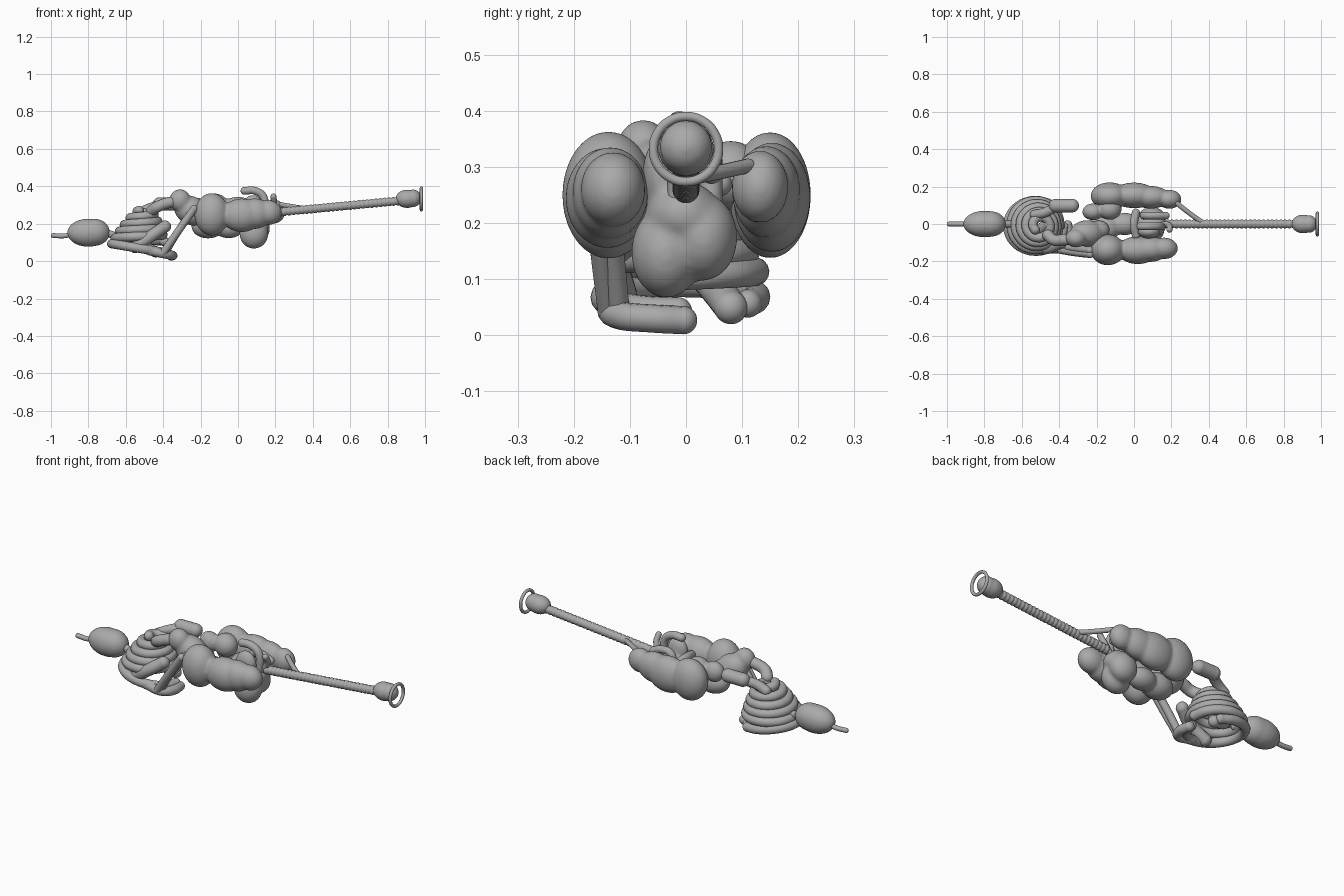
import bpy, bmesh
from math import sin, cos, pi, tau
from mathutils import Vector, Matrix

cube = bpy.data.objects.get("Cube")
if cube:
    bpy.data.objects.remove(cube, do_unlink=True)

grey = bpy.data.materials.new("plain grey")
grey.use_nodes = True
grey.diffuse_color = (0.4, 0.4, 0.4, 1)
grey.node_tree.nodes["Principled BSDF"].inputs["Base Color"].default_value = grey.diffuse_color


def finish(name, bm):
    mesh = bpy.data.meshes.new(name)
    bmesh.ops.recalc_face_normals(bm, faces=bm.faces)
    for f in bm.faces:
        f.smooth = True
    bm.to_mesh(mesh)
    bm.free()
    mesh.materials.append(grey)
    obj = bpy.data.objects.new(name, mesh)
    bpy.context.collection.objects.link(obj)
    return obj


def ball(bm, centre, radii, tilt=0):
    m = Matrix.Translation(centre) @ Matrix.Rotation(tilt, 4, "Y") @ Matrix.Diagonal((*radii, 1))
    bmesh.ops.create_uvsphere(bm, u_segments=32, v_segments=20, radius=1, matrix=m)


def organ(name, balls, blend=12):
    """Ellipsoids melted into one soft body."""
    bm = bmesh.new()
    for b in balls:
        ball(bm, *b)
    obj = finish(name, bm)
    remesh = obj.modifiers.new("melt", "REMESH")
    remesh.mode = "VOXEL"
    remesh.voxel_size = 0.007
    remesh.use_smooth_shade = True
    soft = obj.modifiers.new("soften", "SMOOTH")
    soft.iterations = blend


def tube(name, points, radius, closed=False):
    """Round tube through the points with domed ends."""
    curve = bpy.data.curves.new(name, "CURVE")
    curve.dimensions = "3D"
    curve.bevel_depth = radius
    curve.bevel_resolution = 5
    curve.resolution_u = 8
    spline = curve.splines.new("BEZIER")
    spline.bezier_points.add(len(points) - 1)
    spline.use_cyclic_u = closed
    for bp, p in zip(spline.bezier_points, points):
        bp.co = p
        bp.handle_left_type = bp.handle_right_type = "AUTO"
    temp = bpy.data.objects.new(name + " path", curve)
    bpy.context.collection.objects.link(temp)
    mesh = bpy.data.meshes.new_from_object(temp.evaluated_get(bpy.context.evaluated_depsgraph_get()))
    bm = bmesh.new()
    bm.from_mesh(mesh)
    bpy.data.objects.remove(temp)
    bpy.data.meshes.remove(mesh)
    if not closed:
        for p in (points[0], points[-1]):
            ball(bm, p, (radius,) * 3)
    finish(name, bm)


def lathe(name, profile, start, end):
    """Spin (distance, radius) pairs about the line from start to end."""
    axis = Vector(end) - Vector(start)
    turn = axis.to_track_quat("Z", "Y").to_matrix().to_4x4()
    bm = bmesh.new()
    verts = [bm.verts.new((r, 0, d)) for d, r in profile]
    edges = [bm.edges.new(pair) for pair in zip(verts, verts[1:])]
    bmesh.ops.spin(bm, geom=verts + edges, axis=(0, 0, 1), cent=(0, 0, 0), steps=32, angle=tau)
    bmesh.ops.remove_doubles(bm, verts=bm.verts, dist=0.0002)
    bm.transform(Matrix.Translation(start) @ turn)
    finish(name, bm)


# Ribbed windpipe
ribs = 30
pipe = []
for i in range(ribs):
    d = 0.7 * i / ribs
    pipe += [(d, 0.020), (d + 0.006, 0.023), (d + 0.015, 0.024), (d + 0.02, 0.020)]
lathe("windpipe", pipe, (0.17, 0, 0.258), (0.87, 0, 0.323))

# Egg-shaped throat cup with a hoop round its end
organ("throat_cup", [((0.905, 0, 0.333), (0.063, 0.050, 0.049)),
                     ((0.935, 0, 0.336), (0.046, 0.047, 0.047))], 3)
hoop = [(0.98, 0.058 * cos(tau * i / 12), 0.332 + 0.058 * sin(tau * i / 12)) for i in range(12)]
tube("throat_hoop", hoop, 0.0085, True)

# Lungs: a large ball behind, a long body in front
organ("right_lung", [((-0.14, -0.138, 0.25), (0.093, 0.083, 0.114)),
                     ((0.02, -0.14, 0.245), (0.11, 0.075, 0.09)),
                     ((0.09, -0.135, 0.254), (0.09, 0.068, 0.082)),
                     ((0.16, -0.13, 0.26), (0.075, 0.058, 0.067))])
organ("left_lung", [((-0.13, 0.15, 0.25), (0.102, 0.073, 0.113)),
                    ((0.0, 0.153, 0.246), (0.12, 0.069, 0.098)),
                    ((0.09, 0.143, 0.256), (0.10, 0.061, 0.082)),
                    ((0.19, 0.132, 0.265), (0.064, 0.051, 0.065))])
tube("left_airway", [(0.37, 0.005, 0.28), (0.30, 0.055, 0.29), (0.23, 0.11, 0.302)], 0.013)

# Heart and vessels
organ("heart", [((0.085, -0.035, 0.148), (0.078, 0.063, 0.082)),
                ((0.095, 0.03, 0.175), (0.076, 0.062, 0.078)),
                ((0.09, -0.005, 0.215), (0.085, 0.068, 0.06)),
                ((0.08, -0.042, 0.285), (0.06, 0.036, 0.07))], 16)
tube("main_vessel", [(0.035, -0.012, 0.376), (0.09, -0.012, 0.376), (0.135, -0.012, 0.345),
                     (0.14, -0.012, 0.24)], 0.021)
tube("upper_vessel", [(0.05, 0.045, 0.24), (0.06, 0.045, 0.30), (0.12, 0.045, 0.31), (0.17, 0.045, 0.29)], 0.02)
tube("small_vessel", [(0.19, -0.03, 0.345), (0.19, -0.01, 0.31), (0.15, 0, 0.24)], 0.016)
tube("cross_vessel", [(0.01, -0.06, 0.27), (0.0, 0, 0.28), (0.01, 0.06, 0.27)], 0.022)

# Liver and the rounded glands behind it
organ("liver", [((-0.16, -0.02, 0.187), (0.09, 0.07, 0.066)),
                ((-0.05, 0.0, 0.178), (0.08, 0.06, 0.056))])
organ("gland", [((-0.22, 0.065, 0.285), (0.056, 0.045, 0.055)),
                ((-0.13, 0.08, 0.285), (0.064, 0.058, 0.062))], 5)

# Stomach and the short bowel pieces above the coil
organ("stomach", [((-0.25, -0.05, 0.27), (0.097, 0.071, 0.076), 0.5),
                  ((-0.31, -0.076, 0.325), (0.057, 0.05, 0.06)),
                  ((-0.19, -0.03, 0.25), (0.06, 0.05, 0.05))])
tube("stomach_outlet", [(-0.33, -0.08, 0.32), (-0.38, -0.085, 0.31), (-0.43, -0.085, 0.29),
                        (-0.46, -0.06, 0.27)], 0.03)
tube("upper_bowel_end", [(-0.42, 0.098, 0.305), (-0.33, 0.098, 0.305)], 0.036)
tube("upper_bowel_link", [(-0.42, 0.09, 0.30), (-0.48, 0.06, 0.28), (-0.53, 0.05, 0.255)], 0.026)

# Coiled bowel: a spiral narrowing towards its top
coil = []
steps = 52
for i in range(steps + 1):
    t = i / steps
    a = tau * 4.6 * t
    r = 0.137 - 0.07 * t - 0.032 * t ** 3
    coil.append((-0.53 + 0.03 * t + r * cos(a), -0.01 + r * sin(a), 0.105 + 0.165 * t))
tube("coiled_bowel", coil, 0.025)

# Wide tilted loop under the coil, and the bowel ends
base = []
for i in range(14):
    a = pi * 0.35 + tau * 0.82 * i / 13
    base.append((-0.525 + 0.15 * cos(a), -0.01 + 0.135 * sin(a), 0.068 - 0.025 * cos(a)))
tube("base_loop", base, 0.025)
tube("bowel_end", [(-0.47, -0.135, 0.055), (-0.38, -0.12, 0.036), (-0.35, -0.06, 0.03),
                   (-0.355, -0.005, 0.027)], 0.025)
tube("slanted_bowel", [(-0.55, -0.12, 0.075), (-0.47, -0.13, 0.13), (-0.39, -0.10, 0.185)], 0.032)
tube("inner_bowel", [(-0.44, 0.08, 0.05), (-0.54, 0.04, 0.10), (-0.52, -0.03, 0.18), (-0.46, 0.0, 0.24)], 0.03)

# Long slanted duct on the right side
for k in (0, 1):
    tube("slanted_duct", [(-0.40 + 0.01 * k, -0.138 + 0.018 * k, 0.045), (-0.32, -0.152 + 0.021 * k, 0.16),
                          (-0.235, -0.162 + 0.021 * k, 0.28)], 0.02)

# Bladder with its outlet tip
organ("bladder", [((-0.80, 0, 0.152), (0.113, 0.071, 0.075)),
                  ((-0.77, 0, 0.154), (0.085, 0.069, 0.073))], 4)
tube("bladder_tip", [(-0.88, 0, 0.145), (-0.93, 0, 0.135), (-0.988, 0, 0.137)], 0.013)
tube("bladder_link", [(-0.70, 0, 0.15), (-0.64, 0, 0.13)], 0.02)
